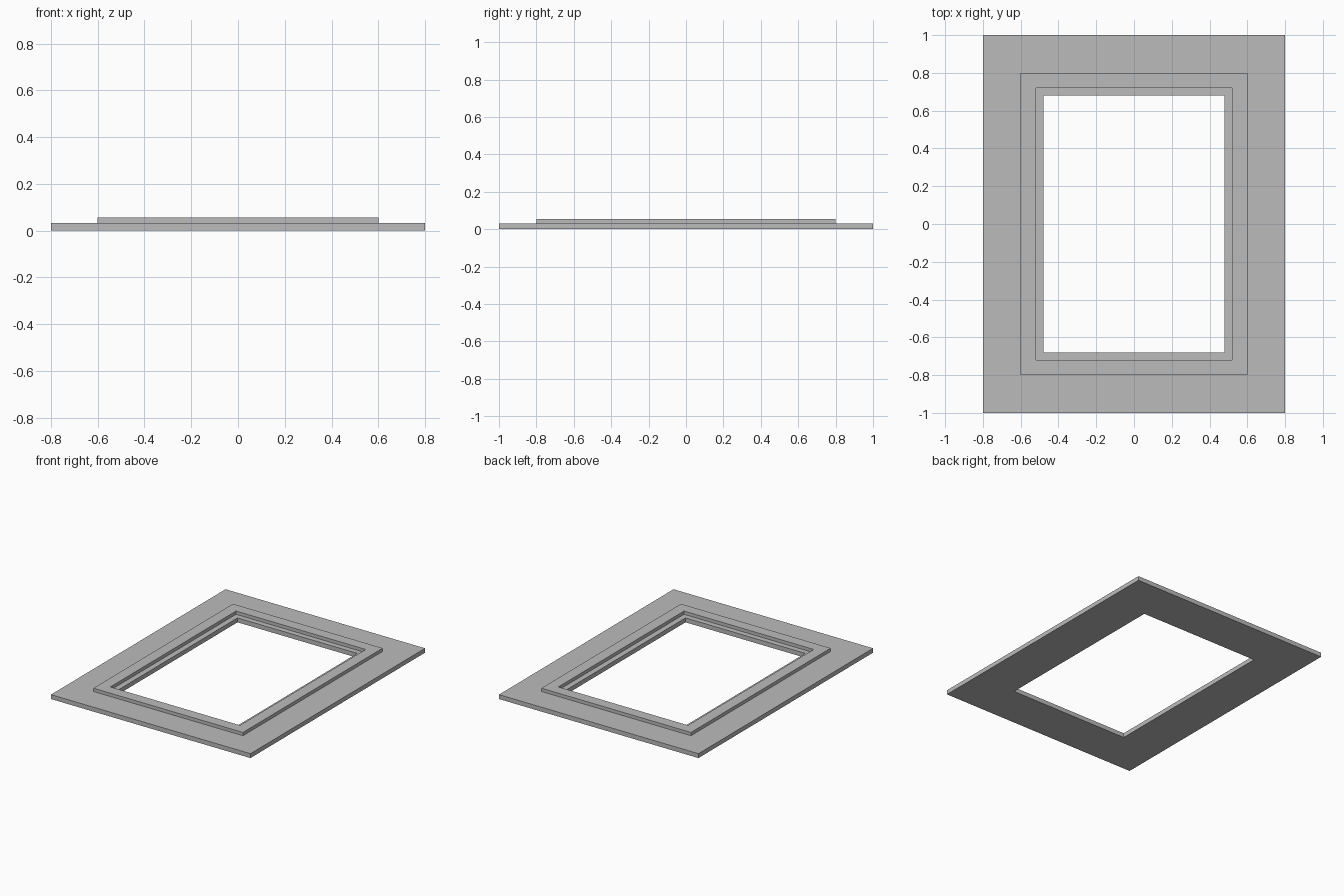
import bpy
import bmesh

cube = bpy.data.objects.get("Cube")
if cube:
    bpy.data.objects.remove(cube, do_unlink=True)

grey = bpy.data.materials.new("plain_grey")
grey.use_nodes = True
colour = (0.5, 0.5, 0.5, 1)
grey.diffuse_color = colour
grey.node_tree.nodes["Principled BSDF"].inputs["Base Color"].default_value = colour


def rectangular_ring(name, outer, inner, bottom, top):
    """Flat rectangular frame given by outer and inner half sizes."""
    bm = bmesh.new()
    corners = [(-1, -1), (1, -1), (1, 1), (-1, 1)]

    def loop(half, z):
        return [bm.verts.new((sx * half[0], sy * half[1], z)) for sx, sy in corners]

    # Loops run around the section of the ring
    loops = [loop(outer, bottom), loop(outer, top), loop(inner, top), loop(inner, bottom)]
    for a, b in zip(loops, loops[1:] + loops[:1]):
        for i in range(4):
            j = (i + 1) % 4
            bm.faces.new((a[i], a[j], b[j], b[i]))
    bmesh.ops.recalc_face_normals(bm, faces=bm.faces)
    mesh = bpy.data.meshes.new(name)
    bm.to_mesh(mesh)
    bm.free()
    mesh.materials.append(grey)
    obj = bpy.data.objects.new(name, mesh)
    bpy.context.collection.objects.link(obj)
    return obj


# Wide flat border, then the raised lip set back from the opening
base_height, lip_height = 0.032, 0.056
rectangular_ring("base_frame", (0.8, 1.0), (0.48, 0.68), 0, base_height)
rectangular_ring("raised_lip", (0.6, 0.8), (0.52, 0.72), base_height, lip_height)
